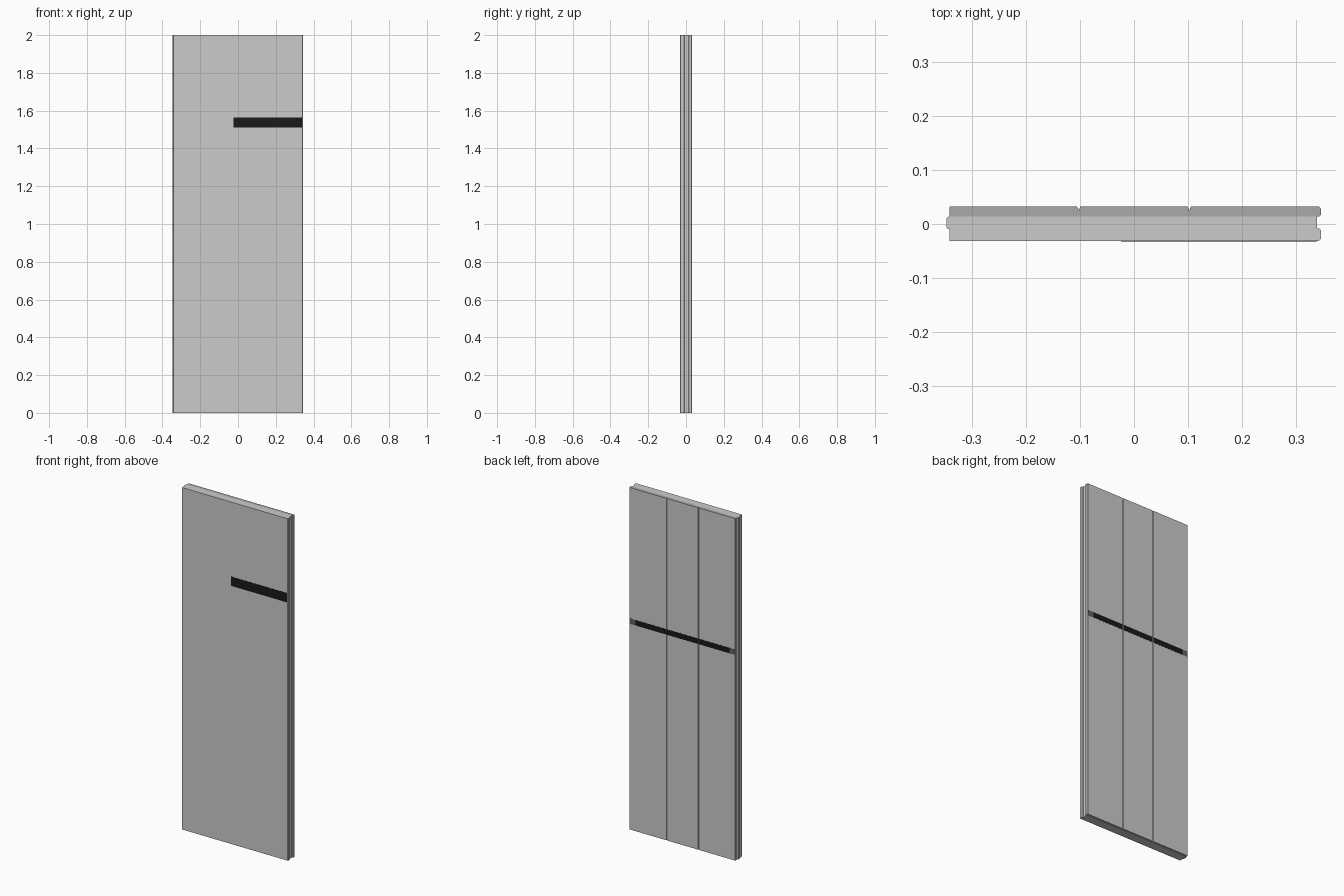
import bpy, bmesh

if "Cube" in bpy.data.objects:
    bpy.data.objects.remove(bpy.data.objects["Cube"])

HEIGHT = 2.0


def material(name, value):
    mat = bpy.data.materials.new(name)
    mat.diffuse_color = (value, value, value, 1)
    mat.use_nodes = True
    mat.node_tree.nodes["Principled BSDF"].inputs["Base Color"].default_value = mat.diffuse_color
    return mat


def finish(name, bm, *mats):
    bmesh.ops.recalc_face_normals(bm, faces=bm.faces[:])
    mesh = bpy.data.meshes.new(name)
    bm.to_mesh(mesh)
    bm.free()
    obj = bpy.data.objects.new(name, mesh)
    bpy.context.collection.objects.link(obj)
    for mat in mats:
        mesh.materials.append(mat)
    return obj


def extrude_profile(name, points, mats=()):
    """Extrude an xy outline up the full height; end caps use the last material."""
    bm = bmesh.new()
    face = bm.faces.new([bm.verts.new((x, y, 0)) for x, y in points])
    ext = bmesh.ops.extrude_face_region(bm, geom=[face])
    verts = [v for v in ext["geom"] if isinstance(v, bmesh.types.BMVert)]
    bmesh.ops.translate(bm, verts=verts, vec=(0, 0, HEIGHT))
    bm.normal_update()
    for f in bm.faces:
        if abs(f.normal.z) > 0.5 and mats:
            f.material_index = len(mats) - 1
    return finish(name, bm, *mats)


def strip(name, x0, x1, y0, y1, z0, z1, mat):
    bm = bmesh.new()
    bmesh.ops.create_cube(bm, size=1)
    for v in bm.verts:
        v.co = (x1 if v.co.x > 0 else x0, y1 if v.co.y > 0 else y0,
                z1 if v.co.z > 0 else z0)
    return finish(name, bm, mat)


black = material("black", 0.01)
end_grey = material("end_grey", 0.12)
body_grey = material("body_grey", 0.8)
cap_grey = material("cap_grey", 0.4)

LEFT, RIGHT = -0.341, 0.345
FRONT, BACK, SEAM = -0.031, 0.032, 0.014
C = 0.003          # edge chamfer
G, GW = 0.102, 0.003   # decorative groove position and half width

# Panel core with a tongue on the left and a groove on the right
core = [
    (LEFT, FRONT), (RIGHT - C, FRONT), (RIGHT, FRONT + C),
    (RIGHT, -0.008 - C), (RIGHT - C, -0.008), (0.338, -0.008),
    (0.338, SEAM), (LEFT, SEAM),
    (-0.344, SEAM - 0.001), (-0.346, SEAM - C),
    (-0.346, -0.006), (-0.344, -0.009), (LEFT, -0.009),
]
extrude_profile("panel_core", core)

# Back layer with two V grooves running the full height
back = [(LEFT, SEAM), (RIGHT - C, SEAM), (RIGHT, SEAM + C),
        (RIGHT, BACK - C), (RIGHT - C, BACK)]
for gx in (G, -G):
    back += [(gx + GW, BACK), (gx, BACK - 0.007), (gx - GW, BACK)]
back += [(LEFT + 0.001, BACK), (LEFT, BACK - 0.001)]
extrude_profile("back_layer", back, (body_grey, cap_grey))

# Black band on the front
strip("front_band", -0.024, 0.338, FRONT - 0.001, FRONT + 0.001, 1.51, 1.564, black)

# Band across the back, split at the grooves, with grey ends
cuts = [LEFT + 0.001, -0.305, -G - GW, -G + GW, G - GW, G + GW, 0.305, RIGHT - C]
spans = [(0, 1, end_grey), (1, 2, black), (3, 4, black), (5, 6, black), (6, 7, end_grey)]
for i, j, mat in spans:
    strip("back_band", cuts[i], cuts[j], BACK - 0.001, BACK + 0.0006, 1.203, 1.235, mat)
